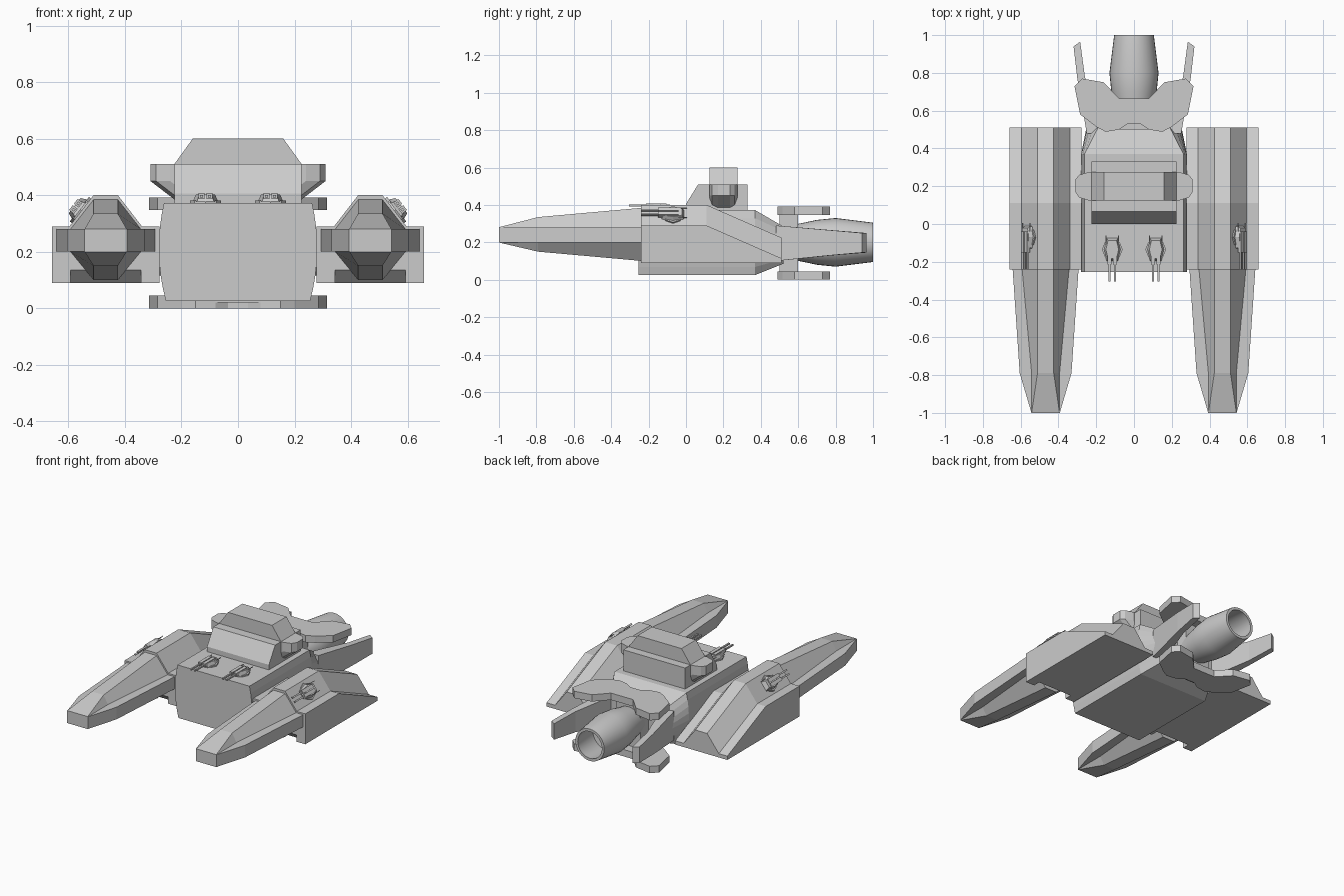
import bpy, bmesh, math
from mathutils import Matrix, Vector

cube = bpy.data.objects.get("Cube")
if cube:
    bpy.data.objects.remove(cube)

grey = bpy.data.materials.new("hull_grey")
grey.use_nodes = True
grey.diffuse_color = (0.6, 0.6, 0.6, 1)
grey.node_tree.nodes["Principled BSDF"].inputs["Base Color"].default_value = (0.6, 0.6, 0.6, 1)


def finish(name, bm, matrix=None):
    if matrix:
        bm.transform(matrix)
    bmesh.ops.remove_doubles(bm, verts=bm.verts, dist=0.0001)
    bmesh.ops.recalc_face_normals(bm, faces=bm.faces)
    mesh = bpy.data.meshes.new(name)
    bm.to_mesh(mesh)
    bm.free()
    mesh.materials.append(grey)
    ob = bpy.data.objects.new(name, mesh)
    bpy.context.collection.objects.link(ob)
    return ob


def add_loft(bm, sections):
    """Skin a row of equal-length 3D sections and cap both ends."""
    rings = [[bm.verts.new(p) for p in s] for s in sections]
    n = len(rings[0])
    for a, b in zip(rings, rings[1:]):
        for i in range(n):
            j = (i + 1) % n
            bm.faces.new((a[i], a[j], b[j], b[i]))
    bm.faces.new(rings[0])
    bm.faces.new(rings[-1])


def loft(name, sections, matrix=None):
    bm = bmesh.new()
    add_loft(bm, sections)
    return finish(name, bm, matrix)


def mirrored(half):
    """Close a half outline of (x, other) across x = 0."""
    return half + [(-x, v) for x, v in reversed(half) if x > 0]


def along_y(outline, y, cx=0, dz=0):
    return [(cx + x, y, z + dz) for x, z in outline]


def along_z(outline, z):
    return [(x, y, z) for x, y in outline]


def box_sections(x0, x1, y0, y1, z0, z1):
    rect = [(x0, y0), (x1, y0), (x1, y1), (x0, y1)]
    return [along_z(rect, z0), along_z(rect, z1)]


# Main hull: bulged sides, bevelled stern
def hull_outline(low, high, w_low, w_mid, w_high):
    half = []
    for i in range(9):
        t = i / 8
        straight = w_low + (w_high - w_low) * t
        bulge = (w_mid - (w_low + w_high) / 2) * (1 - (2 * t - 1) ** 2)
        half.append((straight + bulge, low + (high - low) * t))
    return mirrored(half)


front = hull_outline(0.025, 0.372, 0.255, 0.28, 0.262)
stern = hull_outline(0.085, 0.285, 0.185, 0.25, 0.185)
loft("main_hull", [along_y(front, -0.255), along_y(front, 0.37), along_y(stern, 0.52)])

# Bridge: sloped deckhouse, raised roof and side wings
side = [(0.0, 0.36), (0.0, 0.405), (0.065, 0.51), (0.33, 0.51), (0.33, 0.36)]
loft("bridge_deckhouse", [[(x, y, z) for y, z in side] for x in (-0.225, 0.225)])
roof = mirrored([(0.225, 0.5), (0.225, 0.51), (0.16, 0.6)])
loft("bridge_roof", [along_y(roof, 0.125), along_y(roof, 0.275)])


def wing_outline(w):
    return mirrored([(w - 0.07, 0.125), (w - 0.02, 0.14), (w, 0.17),
                     (w, 0.235), (w - 0.02, 0.26), (w - 0.07, 0.275)])


loft("bridge_wings", [along_z(wing_outline(0.225), 0.385),
                      along_z(wing_outline(0.31), 0.45),
                      along_z(wing_outline(0.31), 0.51)])

# Stern stabiliser plates above and below, joined by a column
plate = mirrored([(0.035, 0.53), (0.08, 0.50), (0.15, 0.488), (0.2, 0.515), (0.285, 0.58),
                  (0.315, 0.73), (0.275, 0.77), (0.16, 0.75), (0.08, 0.665)])
for name, z in (("upper_stabiliser", 0.347), ("lower_stabiliser", 0.0)):
    loft(name, [along_z(plate, z), along_z(plate, z + 0.045)])
loft("stabiliser_column", box_sections(-0.09, 0.09, 0.5, 0.6, 0.02, 0.37))

# Hollow engine nozzle, spun around the y axis
profile = [(0.0, 0.5), (0.08, 0.5), (0.105, 0.63), (0.12, 0.7), (0.13, 0.8),
           (0.105, 1.0), (0.088, 1.0), (0.105, 0.82), (0.0, 0.8)]
bm = bmesh.new()
verts = [bm.verts.new((r, y, 0.2)) for r, y in profile]
edges = [bm.edges.new(pair) for pair in zip(verts, verts[1:])]
bmesh.ops.spin(bm, geom=verts + edges, cent=(0, 0, 0.2), axis=(0, 1, 0),
               angle=2 * math.pi, steps=32)
engine = finish("engine_nozzle", bm)
bpy.context.view_layer.objects.active = engine
engine.select_set(True)
bpy.ops.object.shade_smooth_by_angle(angle=math.radians(30))
engine.select_set(False)


# Twin gun turret, built around its own base
def turret(name, matrix):
    bm = bmesh.new()
    bmesh.ops.create_cone(bm, cap_ends=True, segments=8, radius1=0.055, radius2=0.055,
                          depth=0.012, matrix=Matrix.Translation((0, 0, 0.003)))
    body = [(-0.03, -0.06), (0.03, -0.06), (0.045, 0.0), (0.03, 0.06), (-0.03, 0.06), (-0.045, 0.0)]
    add_loft(bm, [along_z(body, 0.005), along_z([(x * 0.75, y * 0.8) for x, y in body], 0.03)])
    for x in (-0.014, 0.014):
        add_loft(bm, box_sections(x - 0.011, x + 0.011, -0.08, 0.03, 0.014, 0.036))
        add_loft(bm, box_sections(x - 0.005, x + 0.005, -0.17, -0.06, 0.019, 0.029))
    for x in (-0.033, 0.033):
        add_loft(bm, box_sections(x - 0.002, x + 0.002, 0.03, 0.075, 0.02, 0.024))
    finish(name, bm, matrix)


# Side pods, nacelles, stern arms and guns
pod = mirrored([(0.19, 0.09), (0.19, 0.29), (0.128, 0.29), (0.043, 0.40)])
pod_end = [(x, z if z < 0.1 else z - 0.175) for x, z in pod]


def nacelle_outline(w, shoulder, ridge, top, bottom):
    return mirrored([(ridge, bottom), (shoulder, 0.2), (w, 0.2),
                     (w, 0.28), (shoulder, 0.28), (ridge, top)])


for label, s in (("left", 1), ("right", -1)):
    cx = 0.468 * s
    body = loft(label + "_pod", [along_y(pod, -0.24, cx), along_y(pod, 0.11, cx),
                                 along_y(pod_end, 0.51, cx)])
    notch = [(-0.26, 0.06), (-0.26, 0.135), (-0.24, 0.135), (-0.16, 0.06)]
    cutter = loft(label + "_notch_cutter",
                  [[(cx + x, y, z) for y, z in notch] for x in (-0.125, 0.125)])
    cutter.hide_render = True
    cutter.hide_viewport = True
    cut = body.modifiers.new("front_notch", 'BOOLEAN')
    cut.operation = 'DIFFERENCE'
    cut.solver = 'EXACT'
    cut.object = cutter

    loft(label + "_nacelle", [
        along_y(nacelle_outline(0.175, 0.125, 0.043, 0.385, 0.10), -0.23, cx),
        along_y(nacelle_outline(0.137, 0.074, 0.043, 0.335, 0.15), -0.79, cx),
        along_y(nacelle_outline(0.075, 0.0745, 0.074, 0.281, 0.199), -1.0, cx)])

    arm = []
    for x0, x1, y0, y1, z0, z1 in ((0.17, 0.25, 0.48, 0.48, 0.10, 0.29),
                                   (0.26, 0.30, 0.78, 0.77, 0.13, 0.265),
                                   (0.285, 0.32, 0.965, 0.94, 0.145, 0.25)):
        arm.append([(s * x0, y0, z0), (s * x1, y1, z0), (s * x1, y1, z1), (s * x0, y0, z1)])
    loft(label + "_stern_arm", arm)

    turret(label + "_deck_gun", Matrix.Translation((0.115 * s, -0.135, 0.372)))
    tilt = Matrix.Rotation(math.radians(52) * s, 4, 'Y')
    turret(label + "_pod_gun", Matrix.Translation((cx + 0.086 * s, -0.07, 0.345)) @ tilt)
